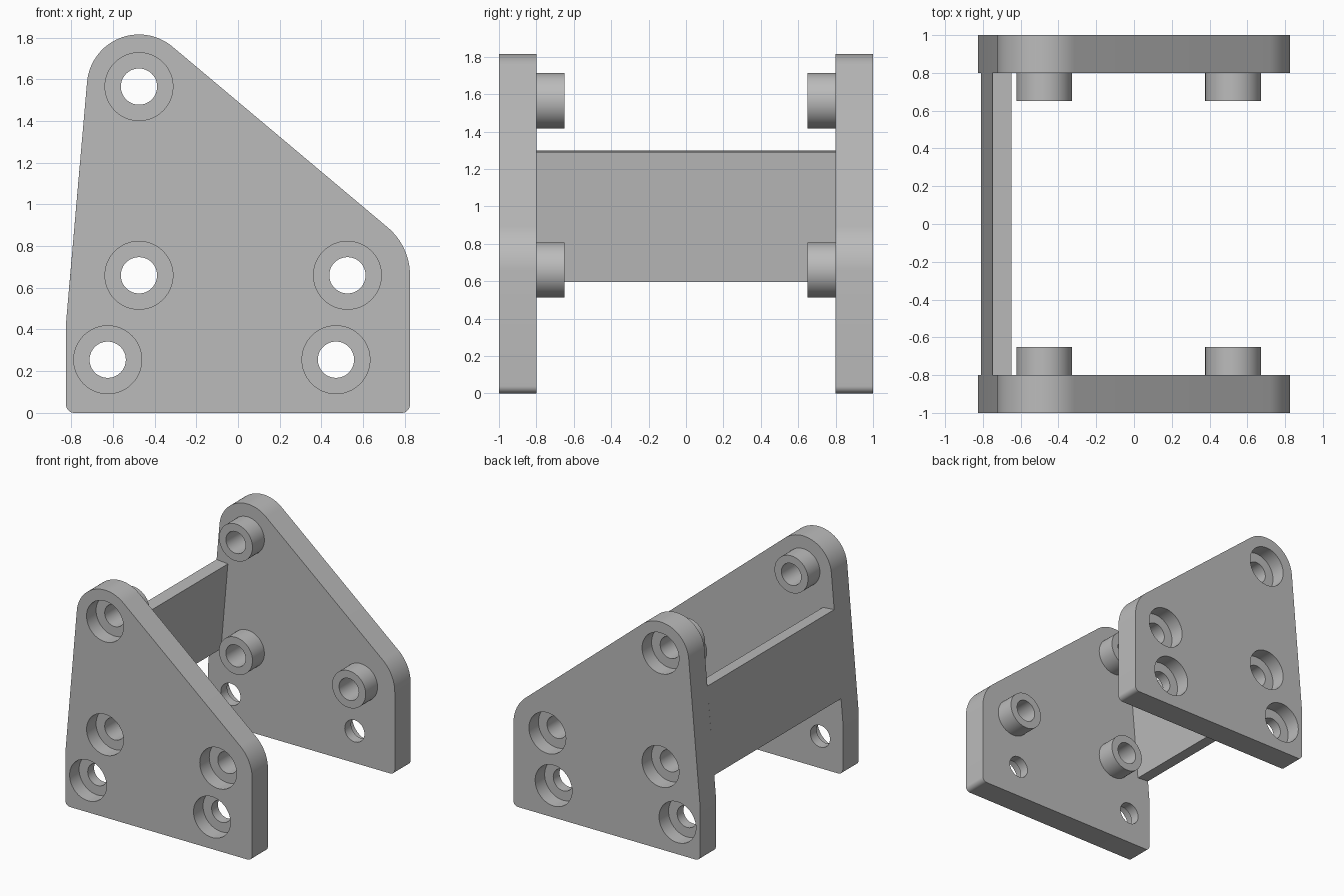
import bpy, bmesh
from math import sin, cos, tan, radians, pi

cube = bpy.data.objects.get("Cube")
if cube:
    bpy.data.objects.remove(cube, do_unlink=True)

grey = bpy.data.materials.new("plain_grey")
grey.use_nodes = True
colour = (0.5, 0.5, 0.5, 1)
grey.diffuse_color = colour
grey.node_tree.nodes["Principled BSDF"].inputs["Base Color"].default_value = colour

THICK, BORE_DEPTH = 0.2, 0.12
BORE_R, HOLE_R, BOSS_R = 0.163, 0.087, 0.148
BOSS_HOLES = [(-0.475, 1.565), (-0.475, 0.66), (0.525, 0.66)]
PLAIN_HOLES = [(-0.625, 0.255), (0.47, 0.255)]


def arc(cx, cz, r, start, end, n):
    angles = [radians(start + (end - start) * i / n) for i in range(n + 1)]
    return [(cx + r * cos(a), cz + r * sin(a)) for a in angles]


def circle(centre, r, n=48):
    return arc(*centre, r, 0, 360, n)[:-1]


def add_prism(bm, outline, y0, y1):
    """Extrude an x-z outline from y0 to y1."""
    face = bm.faces.new([bm.verts.new((x, y0, z)) for x, z in outline])
    out = bmesh.ops.extrude_face_region(bm, geom=[face])
    moved = [v for v in out["geom"] if isinstance(v, bmesh.types.BMVert)]
    bmesh.ops.translate(bm, verts=moved, vec=(0, y1 - y0, 0))


def finish(name, bm):
    bmesh.ops.recalc_face_normals(bm, faces=bm.faces)
    mesh = bpy.data.meshes.new(name)
    bm.to_mesh(mesh)
    bm.free()
    mesh.materials.append(grey)
    obj = bpy.data.objects.new(name, mesh)
    bpy.context.collection.objects.link(obj)
    return obj


def select_only(obj):
    bpy.ops.object.select_all(action='DESELECT')
    obj.select_set(True)
    bpy.context.view_layer.objects.active = obj


def smooth(obj):
    select_only(obj)
    bpy.ops.object.shade_smooth_by_angle(angle=radians(30))


def cut(obj, prisms):
    bm = bmesh.new()
    for p in prisms:
        add_prism(bm, *p)
    cutter = finish("hole_cutter", bm)
    cutter.hide_render = True
    select_only(obj)
    mod = obj.modifiers.new("holes", 'BOOLEAN')
    mod.operation, mod.solver, mod.object = 'DIFFERENCE', 'EXACT', cutter
    bpy.ops.object.modifier_apply(modifier=mod.name)
    bpy.data.objects.remove(cutter, do_unlink=True)


def tube(name, centre, y0, y1):
    bm = bmesh.new()
    n = 48
    rings = [[bm.verts.new((x, y, z)) for x, z in circle(centre, r, n)]
             for r, y in ((HOLE_R, y0), (BOSS_R, y0), (BOSS_R, y1), (HOLE_R, y1))]
    for k in range(4):
        a, b = rings[k], rings[(k + 1) % 4]
        for i in range(n):
            j = (i + 1) % n
            bm.faces.new((a[i], a[j], b[j], b[i]))
    smooth(finish(name, bm))


# Side plate outline: rounded bottom corners, large right shoulder, round top
outline = (arc(-0.785, 0.04, 0.04, 180, 270, 8) + arc(0.785, 0.04, 0.04, 270, 360, 8)
           + arc(0.525, 0.66, 0.3, 0, 50, 16) + arc(-0.475, 1.565, 0.25, 50, 175, 32)
           + [(-0.825, 0.43)])

for side, label in ((-1, "front"), (1, "back")):
    outer, inner = side, side * (1 - THICK)
    bm = bmesh.new()
    add_prism(bm, outline, outer, inner)
    plate = finish(label + "_plate", bm)
    # Counterbored screw holes, wide on the outside
    every = BOSS_HOLES + PLAIN_HOLES
    cut(plate, [(circle(c, BORE_R), side * 1.1, side * (1 - BORE_DEPTH)) for c in every])
    cut(plate, [(circle(c, HOLE_R), side * 1.05, side * 0.7) for c in every])
    smooth(plate)
    # Spacer bosses on the inner face
    for c, spot in zip(BOSS_HOLES, ("top", "middle", "right")):
        tube(f"{label}_{spot}_boss", c, inner, side * 0.65)

# Cross panel, tilted along the sloping edge of the plates
lean = radians(5)
low = (-0.81, 0.604)
high = (low[0] + 0.695 * tan(lean), low[1] + 0.695)
step = (0.1 * cos(lean), -0.1 * sin(lean))
bm = bmesh.new()
add_prism(bm, [low, high, (high[0] + step[0], high[1] + step[1]),
               (low[0] + step[0], low[1] + step[1])], THICK - 1, 1 - THICK)
finish("cross_panel", bm)
